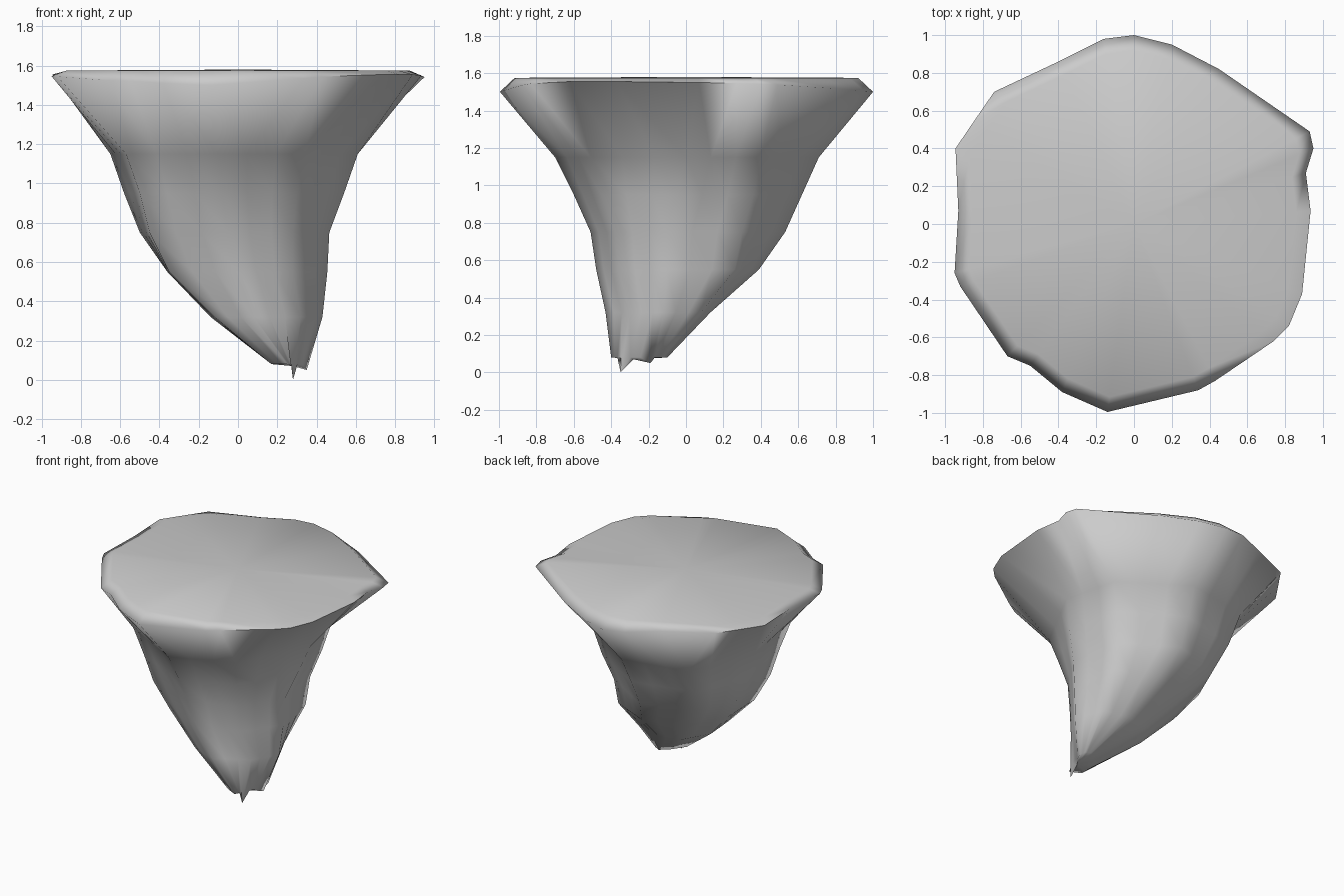
import bpy, bmesh, math

if "Cube" in bpy.data.objects:
    bpy.data.objects.remove(bpy.data.objects["Cube"])

# Outer rim seen from above, counter-clockwise from the right (24 points)
RIM = [(.935, .07), (.91, .27), (.95, .4), (.93, .49), (.45, .82), (.2, .95),
       (0, 1), (-.16, .98), (-.4, .86), (-.74, .7), (-.85, .54), (-.945, .4),
       (-.93, .07), (-.95, -.26), (-.92, -.33), (-.67, -.7), (-.55, -.75), (-.38, -.89),
       (-.14, -.995), (.34, -.88), (.43, -.83), (.74, -.62), (.82, -.54), (.89, -.37)]

# Eight-sided cross-sections of the tapering rock, by height
SECTIONS = {
    1.15: [(.61, 0), (.51, .4), (.05, .71), (-.45, .61), (-.65, .1), (-.57, -.45), (-.1, -.7), (.34, -.51)],
    .95: [(.54, -.05), (.46, .36), (.03, .62), (-.43, .51), (-.58, .1), (-.5, -.42), (-.08, -.6), (.3, -.45)],
    .75: [(.465, -.1), (.4, .3), (.02, .53), (-.37, .4), (-.5, .1), (-.45, -.38), (-.05, -.51), (.28, -.38)],
    .55: [(.455, -.1), (.39, .26), (.1, .39), (-.21, .28), (-.36, 0), (-.35, -.33), (0, -.48), (.28, -.36)],
    .32: [(.43, -.12), (.34, .08), (.15, .13), (-.03, .09), (-.14, -.1), (-.12, -.35), (.08, -.43), (.32, -.3)],
    .08: [(.35, -.19), (.34, -.12), (.3, -.1), (.24, -.15), (.17, -.25), (.17, -.36), (.25, -.4), (.28, -.35)],
}


def subdivide(section, n=3):
    """Evenly add points along each side so the ring matches the rim."""
    out = []
    for i, (x, y) in enumerate(section):
        u, v = section[(i + 1) % len(section)]
        out += [(x + (u - x) * k / n, y + (v - y) * k / n) for k in range(n)]
    return out


def rim_height(x, y):
    """The rim droops at front and back, less so at the front right corner."""
    return 1.55 - .05 * y * y + .08 * max(0, -x * y)


bm = bmesh.new()

# Flat top, bevelled rim, then the tapering sections
layers = [[(x * .92, y * .92, 1.575) for x, y in RIM],
          [(x, y, min(1.555, rim_height(x, y))) for x, y in RIM]]
layers += [[(x, y, z) for x, y in subdivide(s)] for z, s in SECTIONS.items()]
rings = [[bm.verts.new(p) for p in layer] for layer in layers]
n = len(RIM)
for a, b in zip(rings, rings[1:]):
    for i in range(n):
        j = (i + 1) % n
        bm.faces.new((a[i], b[i], b[j], a[j]))

# Top surface and broken lower end with its two points
crown = bm.verts.new((0, 0, 1.58))
notch = bm.verts.new((.28, -.28, .07))
rings[-1][21].co.z = 0
rings[-1][0].co.z = .05
for i in range(n):
    j = (i + 1) % n
    bm.faces.new((crown, rings[0][i], rings[0][j]))
    bm.faces.new((notch, rings[-1][j], rings[-1][i]))
bmesh.ops.recalc_face_normals(bm, faces=bm.faces)

mesh = bpy.data.meshes.new("floating_rock")
bm.to_mesh(mesh)
bm.free()
rock = bpy.data.objects.new("floating_rock", mesh)
bpy.context.collection.objects.link(rock)
bpy.context.view_layer.objects.active = rock
rock.select_set(True)
bpy.ops.object.shade_smooth_by_angle(angle=math.radians(110))
